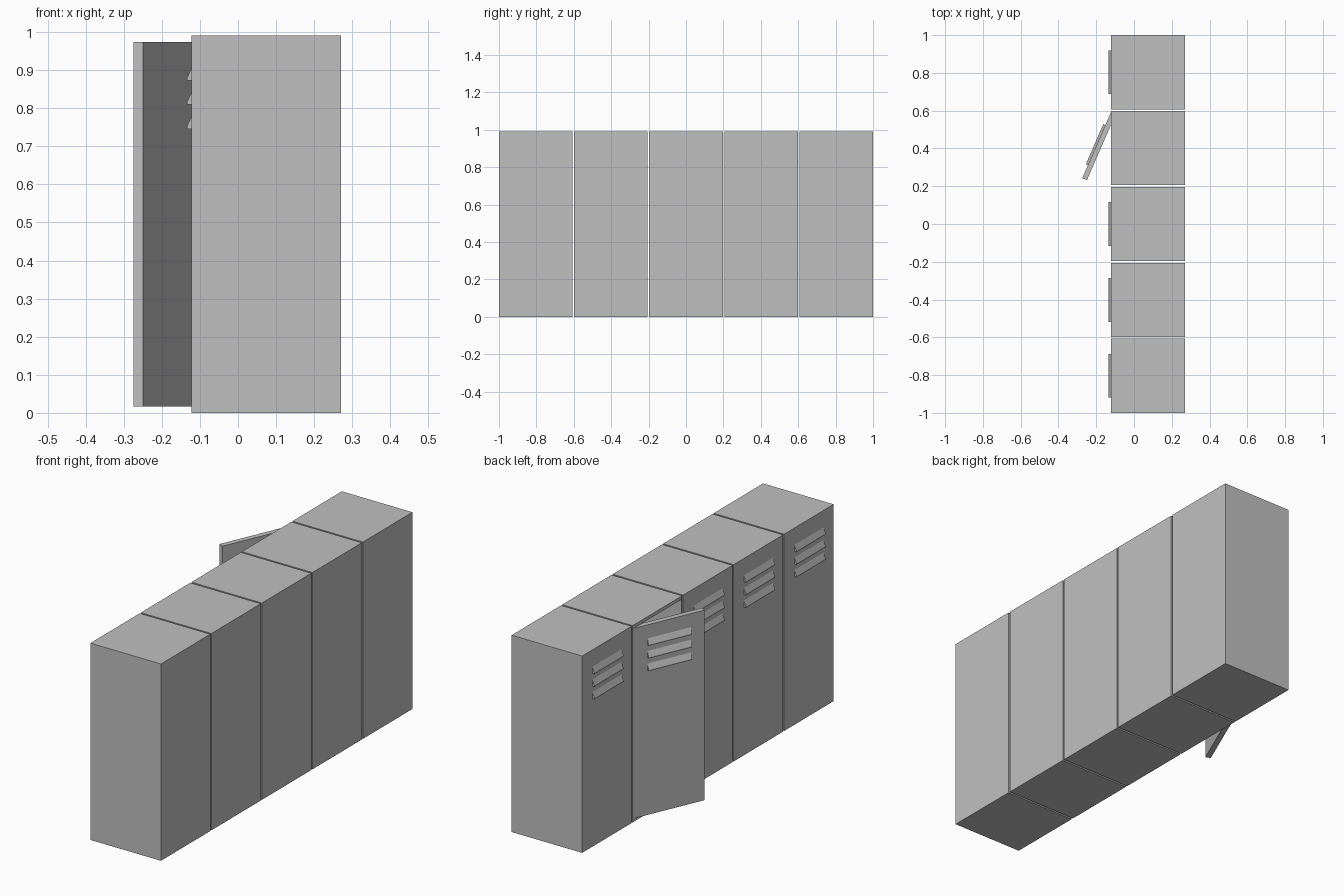
import bpy, bmesh, math
from mathutils import Matrix, Vector

cube = bpy.data.objects.get("Cube")
if cube:
    bpy.data.objects.remove(cube, do_unlink=True)

# Row dimensions
COUNT, PITCH, WIDTH = 5, 0.4018, 0.393
FRONT, BACK, HEIGHT = -0.122, 0.271, 0.991
SIDE_WALL, WALL = 0.006, 0.017
DOOR_W = WIDTH - 2 * SIDE_WALL
DOOR_T = 0.027
OPEN_LOCKER, OPEN_ANGLE = 3, math.radians(23.5)

metal = bpy.data.materials.new("grey metal")
metal.use_nodes = True
GREY = (0.53, 0.53, 0.53, 1)
metal.diffuse_color = GREY
metal.node_tree.nodes["Principled BSDF"].inputs["Base Color"].default_value = GREY


def add_object(name, bm, location=(0, 0, 0), turn=0):
    bmesh.ops.recalc_face_normals(bm, faces=bm.faces)
    mesh = bpy.data.meshes.new(name)
    bm.to_mesh(mesh)
    bm.free()
    mesh.materials.append(metal)
    obj = bpy.data.objects.new(name, mesh)
    obj.location = location
    obj.rotation_euler.z = turn
    bpy.context.collection.objects.link(obj)
    return obj


def box(bm, low, high):
    low, high = Vector(low), Vector(high)
    matrix = Matrix.Translation((low + high) / 2) @ Matrix.Diagonal((*(high - low), 1))
    return bmesh.ops.create_cube(bm, size=1, matrix=matrix)["verts"]


def cabinet(name, y):
    """Hollow body, open towards -x."""
    bm = bmesh.new()
    box(bm, (FRONT, -WIDTH / 2, 0), (BACK, WIDTH / 2, HEIGHT))
    mouth = min(bm.faces, key=lambda f: f.calc_center_median().x)
    bmesh.ops.inset_individual(bm, faces=[mouth], thickness=0.01)
    for v in mouth.verts:
        v.co.y = math.copysign(DOOR_W / 2, v.co.y)
        v.co.z = WALL if v.co.z < HEIGHT / 2 else HEIGHT - WALL
    inner = bmesh.ops.extrude_discrete_faces(bm, faces=[mouth])["faces"][0]
    for v in inner.verts:
        v.co.x = BACK - WALL
    add_object(name, bm, (0, y, 0))


def louvre(bm, z):
    """Sloped hood over one vent slot."""
    profile = [(0.002, 0.033), (0, 0.033), (-0.012, 0.006), (-0.012, 0), (0.002, 0)]
    ends = [[bm.verts.new((x, -DOOR_W / 2 + s * 0.116, z + h)) for x, h in profile]
            for s in (-1, 1)]
    for ring in ends:
        bm.faces.new(ring)
    for i in range(len(profile)):
        j = (i + 1) % len(profile)
        bm.faces.new((ends[0][i], ends[0][j], ends[1][j], ends[1][i]))


def door(name, y, turn):
    """Slab hinged on its +y edge, with three vents near the top."""
    bm = bmesh.new()
    box(bm, (0, -DOOR_W, WALL), (DOOR_T, 0, HEIGHT - WALL))
    for i in range(3):
        louvre(bm, 0.746 + 0.0635 * i)
    add_object(name, bm, (FRONT, y + DOOR_W / 2, 0), turn)


for k in range(COUNT):
    y = (k - (COUNT - 1) / 2) * PITCH
    cabinet(f"locker_body_{k + 1}", y)
    door(f"locker_door_{k + 1}", y, -OPEN_ANGLE if k == OPEN_LOCKER else 0)
